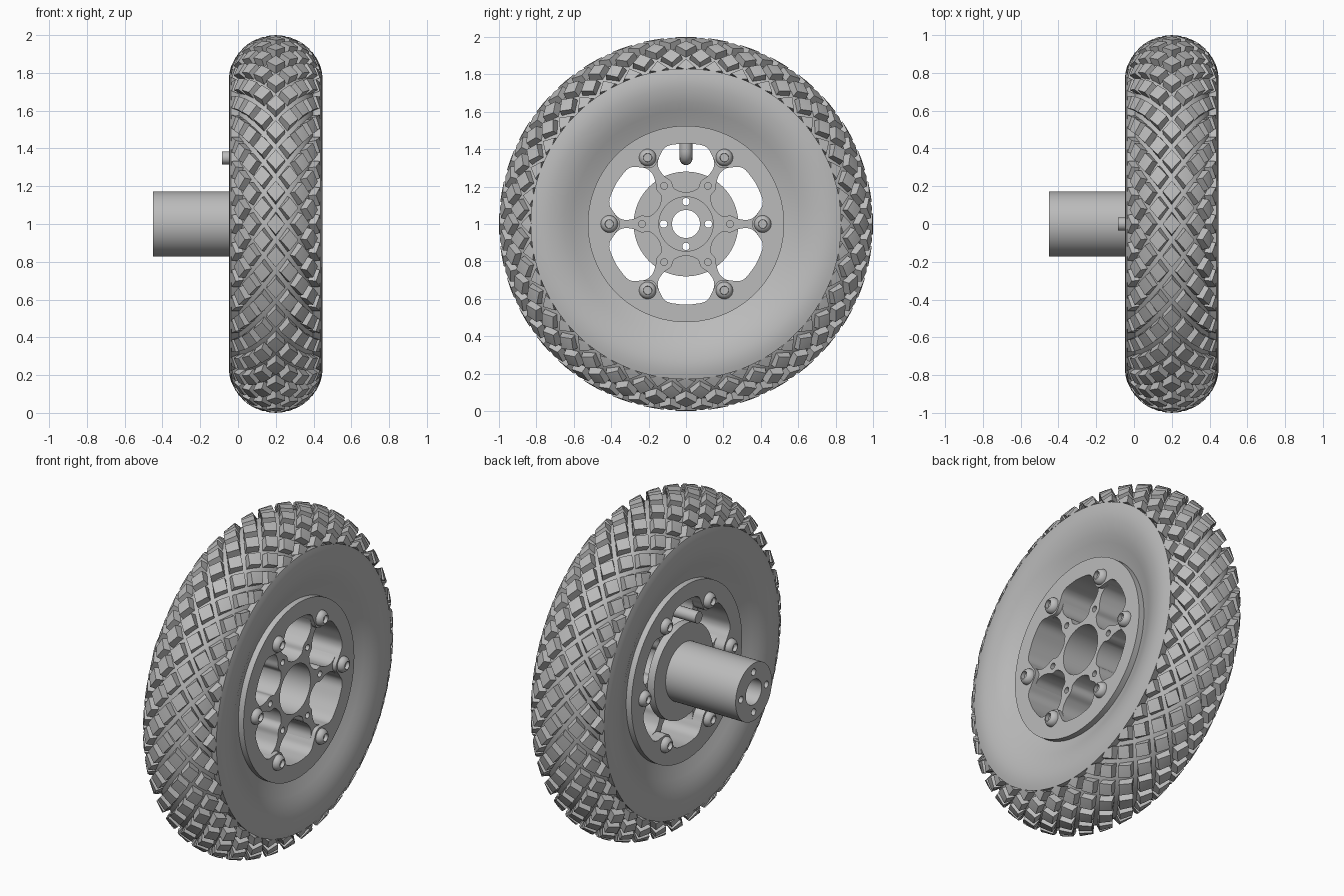
import bpy, bmesh, math
from mathutils import Matrix, Vector

cube = bpy.data.objects.get("Cube")
if cube:
    bpy.data.objects.remove(cube)

MID = 0.2        # x of the tyre's centre plane
RING = 0.76      # radius of the tyre section's centre
TUBE = 0.24      # radius of the tyre section
WIDEN = 1.035    # the section is slightly wider than tall
GROOVE = 0.042   # depth of the tread grooves
RIM = 0.205      # half width of the rim
EDGE = 73        # tread edge, degrees from the crown
# axle frame: local x -> world y, local y -> world z, local z -> world x
AXLE = Matrix(((0, 0, 1, 0), (1, 0, 0, 0), (0, 1, 0, 1), (0, 0, 0, 1)))
CENTRE = AXLE @ Matrix.Translation((0, 0, MID))

grey = bpy.data.materials.new("plain grey")
grey.use_nodes = True
grey.diffuse_color = (0.5, 0.5, 0.5, 1)
grey.node_tree.nodes["Principled BSDF"].inputs["Base Color"].default_value = (0.5, 0.5, 0.5, 1)


def add(name, mesh, matrix=AXLE):
    mesh.materials.clear()
    mesh.materials.append(grey)
    ob = bpy.data.objects.new(name, mesh)
    ob.matrix_world = matrix
    bpy.context.collection.objects.link(ob)
    bpy.ops.object.select_all(action='DESELECT')
    ob.select_set(True)
    bpy.context.view_layer.objects.active = ob
    bpy.ops.object.shade_smooth_by_angle(angle=math.radians(32))
    return ob


def from_bmesh(name, bm, matrix=AXLE):
    bmesh.ops.recalc_face_normals(bm, faces=bm.faces)
    mesh = bpy.data.meshes.new(name)
    bm.to_mesh(mesh)
    bm.free()
    return add(name, mesh, matrix)


def lathe(name, profile, steps, matrix=AXLE, closed=True):
    """Spin (radius, along-axle) points about the local z axis."""
    bm = bmesh.new()
    vs = [bm.verts.new((r, 0, h)) for r, h in profile]
    for a, b in zip(vs, vs[1:] + vs[:1] if closed else vs[1:]):
        bm.edges.new((a, b))
    bmesh.ops.spin(bm, geom=bm.verts[:] + bm.edges[:], axis=(0, 0, 1), cent=(0, 0, 0),
                   steps=steps, angle=math.tau)
    bmesh.ops.remove_doubles(bm, verts=bm.verts, dist=1e-5)
    return from_bmesh(name, bm, matrix)


def polar(r, deg):
    return r * math.cos(math.radians(deg)), r * math.sin(math.radians(deg))


def circle(r, centre=(0, 0), n=64):
    return [(centre[0] + r * math.cos(math.tau * i / n),
             centre[1] + r * math.sin(math.tau * i / n)) for i in range(n)]


def turned(pts, deg):
    c, s = polar(1, deg)
    return [(u * c - v * s, u * s + v * c) for u, v in pts]


def curve_mesh(name, curve):
    ob = bpy.data.objects.new(name, curve)
    bpy.context.collection.objects.link(ob)
    dg = bpy.context.evaluated_depsgraph_get()
    mesh = bpy.data.meshes.new_from_object(ob.evaluated_get(dg))
    bpy.data.objects.remove(ob)
    return mesh


def plate(name, loops, smooth_loops, x0, x1):
    """Extrude a flat outline with holes between two positions on the axle."""
    cu = bpy.data.curves.new(name, 'CURVE')
    cu.dimensions, cu.fill_mode = '2D', 'BOTH'
    cu.extrude = (x1 - x0) / 2
    cu.resolution_u = 5
    for pts in loops:
        sp = cu.splines.new('POLY')
        sp.points.add(len(pts) - 1)
        for p, c in zip(sp.points, pts):
            p.co = (*c, 0, 1)
        sp.use_cyclic_u = True
    for pts in smooth_loops:
        sp = cu.splines.new('BEZIER')
        sp.bezier_points.add(len(pts) - 1)
        for p, c in zip(sp.bezier_points, pts):
            p.co = (*c, 0)
            p.handle_left_type = p.handle_right_type = 'AUTO'
        sp.use_cyclic_u = True
    return add(name, curve_mesh(name, cu), AXLE @ Matrix.Translation((0, 0, (x0 + x1) / 2)))


# Tyre: sunken tread bed, shoulder step, dished sidewalls
def section(deg, radius):
    a, b = polar(radius, deg)
    return RING + a, b * WIDEN


bed = [section(d, TUBE - GROOVE) for d in [*range(0, EDGE, 8), EDGE]]
wall = [section(d, TUBE) for d in (EDGE, 79, 86, 92, 98)]
wall += [(0.69, 0.239), (0.65, 0.226), (0.61, 0.208), (0.57, 0.188), (0.525, 0.17), (0.5, 0.16)]
half = bed + wall
lathe("tyre", half + [(r, -h) for r, h in reversed(half[1:])], 108, CENTRE)

# Tread blocks: staggered tapering diamonds wrapped over the tyre section
bm = bmesh.new()
COUNT, STEP = 36, 17.5


def on_tyre(across, around, radius):
    across = max(-EDGE - 1, min(EDGE + 1, across))
    r, h = section(across, radius)
    return Vector((*polar(r, around), h))


for k in range(-4, 5):
    for i in range(COUNT):
        turn = (i + 0.5 * (k % 2)) * 360 / COUNT
        rings = []
        for radius, size in ((TUBE - GROOVE - 0.005, 0.78), (TUBE, 0.64)):
            w, l = STEP * size, 180 / COUNT * size
            rings.append([bm.verts.new(on_tyre(k * STEP + a * w, turn + b * l, radius))
                          for a, b in ((1, 0), (0, 1), (-1, 0), (0, -1))])
        low, top = rings
        peak = bm.verts.new(on_tyre(k * STEP, turn, TUBE))
        for j in range(4):
            n = (j + 1) % 4
            bm.faces.new((low[j], low[n], top[n], top[j]))
            bm.faces.new((top[j], top[n], peak))
from_bmesh("tread_blocks", bm, CENTRE)

# Rim: ring whose opening dips inward around six screw pads
arc = [(0.142, 0.36), (0.113, 0.408), (0.05, 0.427)]
bay = [polar(0.352, 60)] + arc + [(-u, v) for u, v in reversed(arc)]
opening = [p for i in range(6) for p in turned(bay, i * 60)]
plate("rim", [circle(0.525, n=108)], [opening], MID - RIM, MID + RIM)

# Spoked centre, set back from the rim faces: six windows leave six spokes
flank = [(0.06, 0.188), (0.08, 0.228), (0.118, 0.258), (0.15, 0.312)] + arc
window = flank + [(-u, v) for u, v in reversed(flank)]
windows = [turned(window, i * 60) for i in range(6)]
bolt_holes = [circle(0.018, polar(0.235, i * 60), 16) for i in range(6)]
plate("spokes", [circle(0.44, n=96), circle(0.145)] + bolt_holes, windows, 0.06, 0.38)

# Hub flange, hollow shaft and its drilled end
plate("hub_flange", [circle(0.28, n=80), circle(0.145)], [], 0.015, 0.06)
lathe("shaft", [(0.172, -0.45), (0.172, 0.04), (0.145, 0.04), (0.145, -0.45)], 64)
end_holes = [circle(0.02, polar(0.12, i * 90), 20) for i in range(4)]
plate("shaft_end", [circle(0.165), circle(0.075, n=48)] + end_holes, [], -0.45, -0.3)

# Dome head screws on both faces of the rim
head = [(0, 0.012), (0.022, 0.012), (0.023, 0.034), (0.033, 0.03), (0.042, 0.019),
        (0.046, 0.006), (0.046, -0.005)]
for side, label in ((1, "left"), (-1, "right")):
    for i in range(6):
        place = Matrix.Translation((*polar(0.41, i * 60), MID + side * RIM))
        flip = Matrix.Rotation(0 if side > 0 else math.pi, 4, 'X')
        lathe(f"rim_screw_{label}_{i + 1}", head, 24, AXLE @ place @ flip, closed=False)

# Valve: stem from the rim with an elbow out to the shaft side
cu = bpy.data.curves.new("valve", 'CURVE')
cu.dimensions, cu.bevel_depth, cu.bevel_resolution, cu.use_fill_caps = '3D', 0.035, 5, True
bend = [(0.06 + 0.04 * math.cos(t * math.pi / 12), 0.39 - 0.04 * math.sin(t * math.pi / 12))
        for t in range(7)]
path = [(0.1, 0.45)] + bend + [(-0.085, 0.35)]
sp = cu.splines.new('POLY')
sp.points.add(len(path) - 1)
for p, (x, r) in zip(sp.points, path):
    p.co = (0, r, x, 1)
add("valve", curve_mesh("valve", cu))
